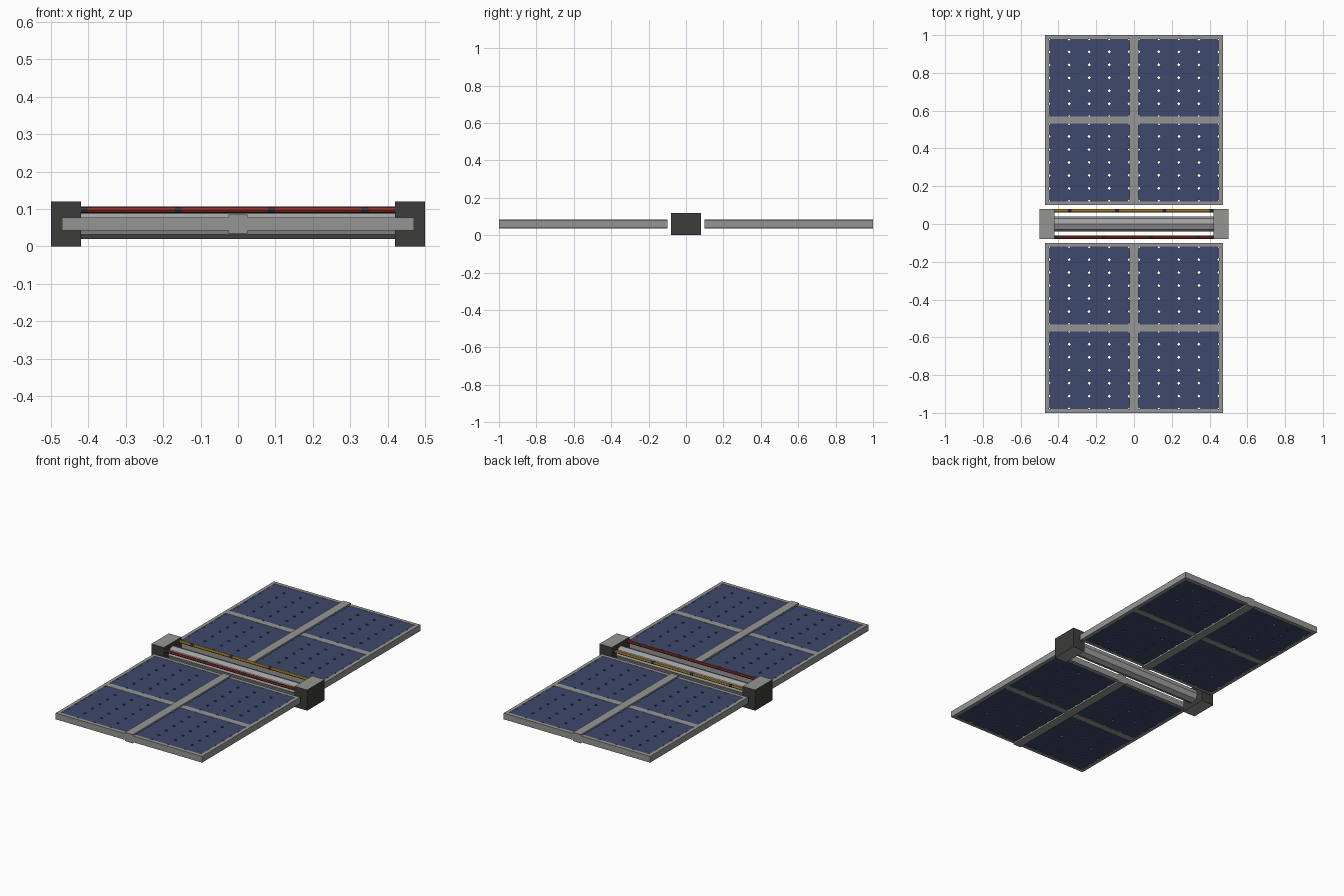
import bpy, bmesh, math
from mathutils import Matrix

if "Cube" in bpy.data.objects:
    bpy.data.objects.remove(bpy.data.objects["Cube"])


def mat(name, r, g, b):
    m = bpy.data.materials.new(name)
    m.diffuse_color = (r, g, b, 1)
    m.use_nodes = True
    m.node_tree.nodes["Principled BSDF"].inputs["Base Color"].default_value = m.diffuse_color
    return m


GREY = mat("frame grey", 0.30, 0.30, 0.29)
LIGHT = mat("tube grey", 0.36, 0.36, 0.37)
DARK = mat("dark grey", 0.045, 0.045, 0.043)
BLUE = mat("cell blue", 0.048, 0.065, 0.15)
RED = mat("rail red", 0.30, 0.03, 0.02)
YELLOW = mat("rail yellow", 0.55, 0.30, 0.025)


def finish(name, bm, *mats):
    bmesh.ops.recalc_face_normals(bm, faces=bm.faces)
    me = bpy.data.meshes.new(name)
    bm.to_mesh(me)
    bm.free()
    for m in mats:
        me.materials.append(m)
    ob = bpy.data.objects.new(name, me)
    bpy.context.collection.objects.link(ob)
    return ob


def add_box(bm, x0, x1, y0, y1, z0, z1):
    m = Matrix.Translation(((x0 + x1) / 2, (y0 + y1) / 2, (z0 + z1) / 2))
    m = m @ Matrix.Diagonal((x1 - x0, y1 - y0, z1 - z0, 1))
    bmesh.ops.create_cube(bm, size=1, matrix=m)


def add_prism(bm, pts, z0, z1):
    lo = [bm.verts.new((x, y, z0)) for x, y in pts]
    hi = [bm.verts.new((x, y, z1)) for x, y in pts]
    bm.faces.new(lo)
    bm.faces.new(hi)
    n = len(pts)
    for i in range(n):
        j = (i + 1) % n
        bm.faces.new((lo[i], lo[j], hi[j], hi[i]))


def rod(name, x0, x1, y, z, r, material, sides=8):
    # rod along x with a corner pointing up
    bm = bmesh.new()
    m = Matrix.Translation(((x0 + x1) / 2, y, z)) @ Matrix.Rotation(math.pi / 2, 4, 'Y')
    bmesh.ops.create_cone(bm, cap_ends=True, segments=sides, radius1=r, radius2=r,
                          depth=x1 - x0, matrix=m)
    return finish(name, bm, material)


# end blocks: dark walls, grey top and bottom
for side, label in ((-1, "left"), (1, "right")):
    bm = bmesh.new()
    a, b = sorted((side * 0.42, side * 0.5))
    add_box(bm, a, b, -0.08, 0.08, 0, 0.12)
    bm.normal_update()
    for f in bm.faces:
        f.material_index = 1 if abs(f.normal.z) > 0.5 else 0
    finish(label + "_end_block", bm, DARK, GREY)

# centre tube and the two coloured rails with dark clips
rod("centre_tube", -0.42, 0.42, 0, 0.06, 0.04, LIGHT)
for y, label, m, sgn in ((-0.07, "front", RED, 1), (0.07, "back", YELLOW, -1)):
    rod(label + "_rail", -0.42, 0.42, y, 0.098, 0.0085, m)
    for i, x in enumerate((-0.41, -0.16, 0.09, 0.34)):
        x *= sgn
        rod(f"{label}_rail_clip_{i + 1}", x - 0.0095, x + 0.0095, y, 0.098, 0.009, DARK)

# solar wings
for s, label in ((-1, "front"), (1, "back")):
    def ys(a, b):
        return sorted((s * a, s * b))

    # outer frame and cross bar
    bm = bmesh.new()
    for a, b in ((0.1, 0.12), (0.98, 1.0)):
        add_box(bm, -0.47, 0.47, *ys(a, b), 0.042, 0.078)
    for x0, x1 in ((-0.47, -0.45), (0.45, 0.47)):
        add_box(bm, x0, x1, *ys(0.12, 0.98), 0.042, 0.078)
    add_box(bm, -0.45, 0.45, *ys(0.532, 0.568), 0.042, 0.078)
    finish(label + "_wing_frame", bm, GREY)

    # centre spine
    bm = bmesh.new()
    add_box(bm, -0.025, 0.025, *ys(0.1, 1.0), 0.035, 0.085)
    finish(label + "_wing_spine", bm, GREY)

    # cells with clipped corners, 4 by 6 in each quarter
    bm = bmesh.new()
    w, c = 0.425 / 4, 0.009
    for sx in (-1, 1):
        for y0, y1 in ((0.12, 0.532), (0.568, 0.98)):
            h = (y1 - y0) / 6
            for i in range(4):
                for j in range(6):
                    cx = sx * (0.025 + w * (i + 0.5))
                    cy = s * (y0 + h * (j + 0.5))
                    p, q = w / 2, h / 2
                    pts = [(p - c, q), (c - p, q), (-p, q - c), (-p, c - q),
                           (c - p, -q), (p - c, -q), (p, c - q), (p, q - c)]
                    add_prism(bm, [(cx + x, cy + y) for x, y in pts], 0.044, 0.077)
    finish(label + "_wing_cells", bm, BLUE)
